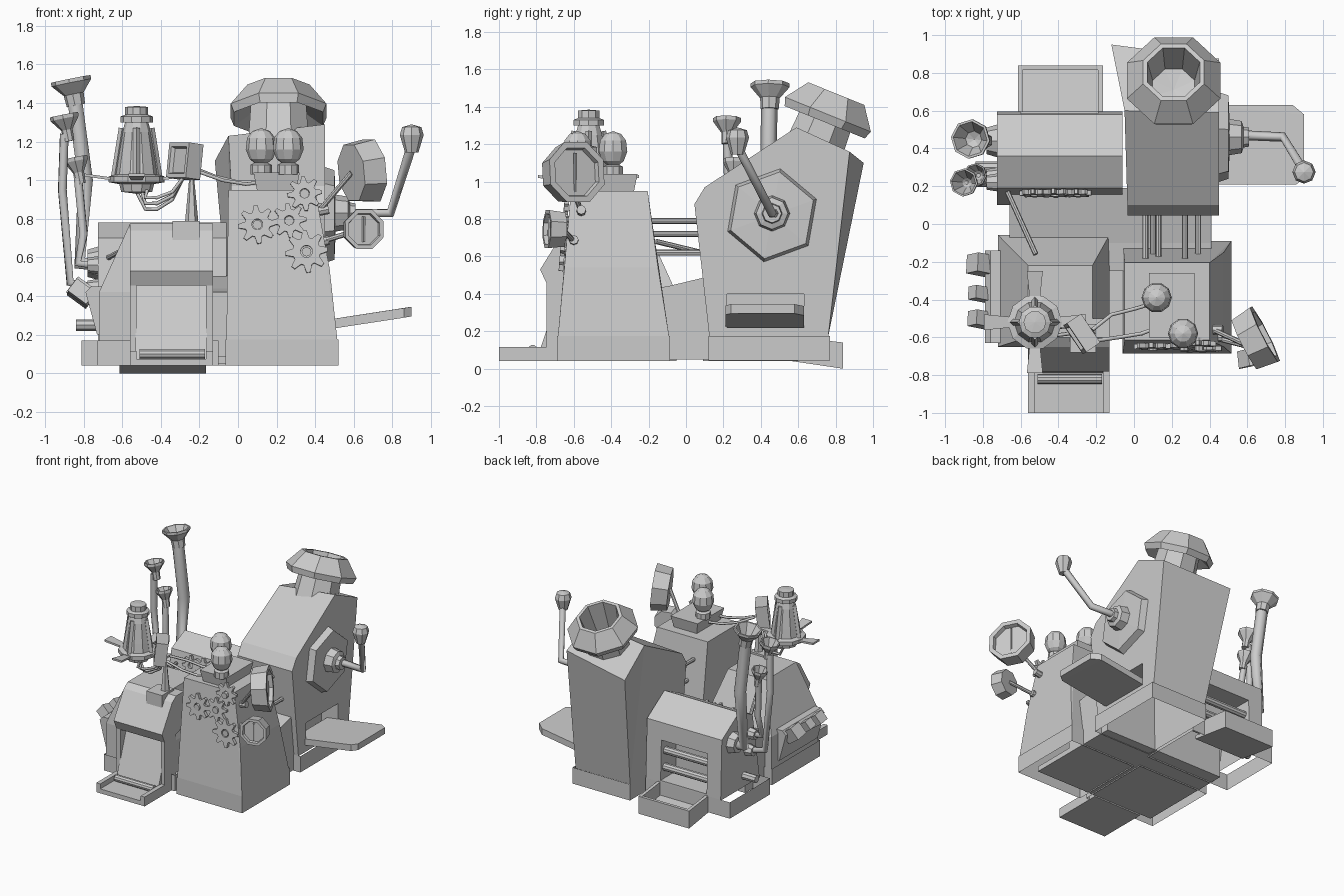
import bpy, bmesh
from math import sin, cos, pi, radians
from mathutils import Vector, Matrix

if "Cube" in bpy.data.objects:
    bpy.data.objects.remove(bpy.data.objects["Cube"])


def finish(name, bm):
    bmesh.ops.remove_doubles(bm, verts=bm.verts, dist=1e-5)
    bmesh.ops.recalc_face_normals(bm, faces=bm.faces)
    me = bpy.data.meshes.new(name)
    bm.to_mesh(me)
    bm.free()
    ob = bpy.data.objects.new(name, me)
    bpy.context.collection.objects.link(ob)
    return ob


def place(ob, loc, axis=(0, 0, 1), spin=0):
    rot = Vector(axis).to_track_quat('Z', 'Y').to_matrix().to_4x4()
    ob.data.transform(Matrix.Translation(loc) @ rot @ Matrix.Rotation(spin, 4, 'Z'))
    return ob


def hull(name, pts):
    bm = bmesh.new()
    for p in pts:
        bm.verts.new(p)
    bmesh.ops.convex_hull(bm, input=bm.verts)
    bmesh.ops.dissolve_limit(bm, angle_limit=0.01, verts=bm.verts, edges=bm.edges)
    return finish(name, bm)


def box(name, x0, x1, y0, y1, z0, z1):
    return hull(name, [(x, y, z) for x in (x0, x1) for y in (y0, y1) for z in (z0, z1)])


def frustum(name, rings):
    """stack of rectangles (x0, x1, y0, y1, z)"""
    return hull(name, [(x, y, r[4]) for r in rings for x in r[:2] for y in r[2:4]])


def open_shell(ob, top=False):
    """the casings are hollow: drop the floor, and the lid if asked"""
    bm = bmesh.new()
    bm.from_mesh(ob.data)
    z0 = min(v.co.z for v in bm.verts)
    z1 = max(v.co.z for v in bm.verts)
    flat = [f for f in bm.faces if all(abs(v.co.z - z0) < .001 for v in f.verts)
            or (top and all(abs(v.co.z - z1) < .001 for v in f.verts))]
    bmesh.ops.delete(bm, geom=flat, context='FACES')
    bm.to_mesh(ob.data)
    bm.free()


def prism(name, prof, x0, x1):
    """(y, z) profile pushed along x"""
    bm = bmesh.new()
    f = bm.faces.new([bm.verts.new((x0, y, z)) for y, z in prof])
    ext = bmesh.ops.extrude_face_region(bm, geom=[f])
    bmesh.ops.translate(bm, vec=(x1 - x0, 0, 0),
                        verts=[v for v in ext['geom'] if isinstance(v, bmesh.types.BMVert)])
    return finish(name, bm)


def lathe(name, prof, n, loc, axis=(0, 0, 1), spin=0):
    bm = bmesh.new()
    rings = [[bm.verts.new((r * cos(2 * pi * i / n), r * sin(2 * pi * i / n), z))
              for i in range(n)] for r, z in prof]
    for a, b in zip(rings, rings[1:]):
        for i in range(n):
            j = (i + 1) % n
            bm.faces.new((a[i], a[j], b[j], b[i]))
    return place(finish(name, bm), loc, axis, spin)


def rod(name, a, b, r, n=8):
    d = Vector(b) - Vector(a)
    return lathe(name, [(0, 0), (r, 0), (r, d.length), (0, d.length)], n, a, d)


def tube(name, pts, r):
    cu = bpy.data.curves.new(name, 'CURVE')
    cu.dimensions = '3D'
    cu.bevel_depth, cu.bevel_resolution, cu.use_fill_caps = r, 1, True
    sp = cu.splines.new('POLY')
    sp.points.add(len(pts) - 1)
    for q, p in zip(sp.points, pts):
        q.co = (*p, 1)
    ob = bpy.data.objects.new(name, cu)
    bpy.context.collection.objects.link(ob)
    return ob


def gear(name, loc, r, axis, teeth=8, t=0.025):
    bm = bmesh.new()
    n = teeth * 4
    rings = []
    for z, outer in ((0, 1), (t, 1), (t, 0), (0, 0)):
        rad = [(r if i % 4 < 2 else r * .66) if outer else r * .28 for i in range(n)]
        rings.append([bm.verts.new((q * cos(2 * pi * i / n), q * sin(2 * pi * i / n), z))
                      for i, q in enumerate(rad)])
    for a, b in zip(rings, rings[1:] + rings[:1]):
        for i in range(n):
            j = (i + 1) % n
            bm.faces.new((a[i], a[j], b[j], b[i]))
    return place(finish(name, bm), loc, axis)


def cut(ob, cutter):
    m = ob.modifiers.new('cut', 'BOOLEAN')
    m.operation, m.object, m.solver = 'DIFFERENCE', cutter, 'EXACT'
    bpy.context.view_layer.objects.active = ob
    bpy.ops.object.modifier_apply(modifier=m.name)
    bpy.data.objects.remove(cutter)


# central linking block with its floor plate
prism('link_block', [(-.6, .05), (.19, .05), (.19, .51), (-.1, .44), (-.25, .42), (-.25, .09),
                     (-.6, .09)], -.66, .41)

# front right tower with bulbs and gears
open_shell(box('tower_plinth', -.065, .52, -.69, -.085, .04, .175), True)
open_shell(frustum('tower', [(-.06, .515, -.685, -.09, .17), (-.055, .475, -.65, -.15, .54),
                             (-.05, .40, -.615, -.205, .95)]))
frustum('bulb_stand', [(.1, .3, -.58, -.28, .94), (.08, .32, -.60, -.26, 1.04)])
for x, y in ((.12, -.39), (.26, -.58)):
    lathe('bulb', [(0, 0), (.055, 0), (.055, .05), (.035, .06), (.06, .08), (.08, .13),
                   (.073, .19), (.045, .225), (0, .24)], 10, (x, y, 1.03))
for x, z, r in ((.345, .93, .09), (.1, .77, .1), (.265, .79, .09), (.355, .63, .11)):
    gear('tower_gear', (x, -.635 + (z - .78) * .085, z), r, (0, -1, .08))
    rod('gear_hub', (x, -.6, z), (x, -.67, z), .025)

# pipes joining the two towers
for x, z in ((.06, .79), (.13, .72), (.27, .79), (.34, .62), (.1, .62)):
    rod('link_pipe', (x, -.25, z), (x, .12, z), .016)

# gauges on the tower side
for c, ax, r, t, root in (((.64, -.61, 1.045), (.88, .45, .1), .175, .12, (.42, -.56, .84)),
                          ((.645, -.7, .745), (.22, -.97, .03), .11, .09, (.42, -.6, .68))):
    lathe('gauge', [(0, -t / 2), (r * .9, -t / 2), (r, t / 2), (r * .8, t / 2),
                    (r * .76, t * .25), (0, t * .25)], 8, c, ax, pi / 8)
    rod('gauge_arm', root, Vector(c) - Vector(ax) * t * .5, .014)
    rod('gauge_socket', root, Vector(root) + Vector((.05, 0, .01)), .025)
    p = Vector(c) + Vector(ax) * t * .32
    rod('gauge_needle', p - Vector((0, 0, r * .6)), p + Vector((0, 0, r * .6)), .009, 4)

# big rear tower, its left back corner pulled outwards
open_shell(box('rear_plinth', -.04, .47, .12, .77, .045, .175), True)
side = [(.125, .17), (.045, .88), (.10, .97), (.59, 1.29), (.875, 1.16), (.76, .17)]
rear = prism('rear_tower', side, -.035, .45)
for v in rear.data.vertices:
    if v.co.x < 0 and v.co.y > .5 and v.co.z > 1:
        v.co = (-.12, .95, 1.1) if v.co.y > .8 else (-.05, .6, 1.23)
bm = bmesh.new()
bm.from_mesh(rear.data)
bmesh.ops.triangulate(bm, faces=[f for f in bm.faces if len(f.verts) > 4])
bm.to_mesh(rear.data)
bm.free()
cut(rear, box('slot_cutter', .3, .6, .22, .63, .22, .4))
open_shell(rear)
hull('side_tray', [(x, y, z + d) for x, y, z in ((.35, .21, .21), (.35, .63, .21), (.9, .24, .295),
     (.9, .58, .295), (.84, .63, .285), (.86, .21, .288)) for d in (0, .05)])

# chimney neck and deep hollow cap, leaning back
ax = Vector((0, sin(radians(22)), cos(radians(22))))
top = Vector((.21, .755, 1.35))
lathe('chimney_neck', [(0, -.2), (.17, -.2), (.155, .03)], 8, top, ax, pi / 8)
lathe('chimney_cap', [(.15, .02), (.25, -.035), (.268, .01), (.175, .13), (.15, .13),
                      (.12, -.1), (0, -.12)], 8, top, ax, pi / 8)

# crank
lathe('crank_plate', [(0, 0), (.26, 0), (.235, .07), (0, .08)], 6, (.43, .46, .82), (1, 0, 0), .35)
lathe('crank_hub', [(0, 0), (.1, 0), (.085, .09), (.055, .1), (.05, .13), (0, .13)], 8,
      (.48, .46, .83), (1, 0, 0))
tube('crank_arm', [(.58, .47, .83), (.79, .46, .83), (.9, .28, 1.18)], .026)
lathe('crank_knob', [(0, -.07), (.035, -.07), (.062, .02), (.05, .06), (0, .075)], 8,
      (.9, .275, 1.215))

# front left machine body
open_shell(box('left_plinth', -.73, -.1, -.66, -.05, .04, .17), True)
open_shell(box('left_body', -.72, -.13, -.65, -.058, .16, .42), True)
open_shell(frustum('left_roof', [(-.72, -.13, -.65, -.058, .42), (-.56, -.22, -.6, -.22, .775)]))

# hooded front mouth with tray and roller
mouth = [(-.6, .775), (-.65, .74), (-.78, .53), (-.745, .455), (-.745, .1), (-.6, .1)]
prism('hood_roof', [(-.5, .775), (-.6, .775), (-.65, .74), (-.78, .53), (-.745, .455),
                    (-.62, .46), (-.5, .5)], -.56, -.13)
for x in (-.56, -.165):
    prism('mouth_wall', mouth, x, x + .035)
    box('tray_rail', x, x + .035, -1, -.65, .04, .115)
box('front_tray', -.56, -.13, -1, -.6, .04, .075)
prism('mouth_ramp', [(-.79, .075), (-.62, .075), (-.62, .46), (-.66, .46)], -.53, -.16)
rod('front_roller', (-.51, -.82, .1), (-.17, -.82, .1), .027, 10)

# side console with buttons
hull('console', [(x, y, z) for y in (-.63, -.14) for x, z in
                 ((-.7, .2), (-.73, .2), (-.79, .42), (-.76, .45), (-.69, .45))])
for y, s in ((-.22, .05), (-.375, .035), (-.51, .04)):
    b = box('console_button', -s, s, -s, s, -.03, .09)
    place(b, (-.785, y, .4), (-.75, .15, .55), .25)

# back left housing with slot, rollers and tray
open_shell(box('housing_plinth', -.81, -.06, .09, .6, .04, .17), True)
house = prism('housing', [(.1, .16), (.19, .7), (.36, .78), (.58, .64), (.595, .16)], -.725, -.06)
cut(house, box('back_slot_cutter', -.6, -.19, .4, .8, .18, .5))
open_shell(house)
for y, z in ((.54, .27), (.53, .4)):
    rod('back_roller', (-.61, y, z), (-.18, y, z), .03, 10)
prism('back_floor', [(.5, .05), (.84, 0), (.84, .025), (.5, .08)], -.615, -.165)
for x in (-.615, -.19):
    prism('back_tray_side', [(.58, .04), (.84, 0), (.84, .14), (.58, .17)], x, x + .025)
prism('back_tray_end', [(.815, .005), (.84, 0), (.84, .14), (.815, .14)], -.615, -.165)
for x, r in ((-.53, .075), (-.42, .085), (-.3, .075)):
    gear('housing_gear', (x, .175, .62), r, (0, -1, .15))
rod('slant_pipe', (-.67, .17, .6), (-.52, -.16, .68), .014)

# horns
horns = ((.105, [(-.73, .44, .57), (-.82, .44, .57), (-.79, .44, 1.0), (-.845, .445, 1.41),
                 (-.865, .45, 1.515)], .044),
         (.075, [(-.73, .25, .44), (-.87, .24, .47), (-.91, .23, .95), (-.9, .22, 1.24),
                 (-.9, .22, 1.33)], .025),
         (.062, [(-.73, .22, .56), (-.83, .22, .57), (-.8, .23, .72), (-.83, .26, 1.02),
                 (-.84, .26, 1.11)], .024))
for R, path, r in horns:
    tube('horn_pipe', path[:4], r)
    lathe('horn_bell', [(0, -.13), (r * 1.1, -.13), (r * 1.2, -.07), (R, -.01), (R, .01),
                        (R * .88, .01), (r, -.08), (0, -.1)], 8, path[4], (-.2, .02, 1))
    x, y, z = path[0]
    lathe('horn_socket', [(0, 0), (r * 2, 0), (r * 1.6, .06), (0, .06)], 8,
          (x + .01, y, z), (-1, 0, 0))
rod('side_knob', (-.72, .3, .25), (-.84, .3, .25), .03)

# lantern with ribs, fins and hanging wires
o = Vector((-.525, -.52, 0))
lathe('lantern', [(0, .93), (.08, .94), (.09, .98), (.145, .99), (.145, 1.02), (.11, 1.03),
                  (.1, 1.1), (.075, 1.25), (.06, 1.3), (.085, 1.3), (.085, 1.33),
                  (.06, 1.34), (.06, 1.38), (0, 1.385)], 10, o)
for i in range(4):
    d = Vector((cos(i * pi / 2), sin(i * pi / 2), 0))
    s = Vector((-d.y, d.x, 0))
    hull('lantern_fin', [o + d * r + s * w * k + Vector((0, 0, z + t)) for r, w, z in
         ((.13, .028, 1.0), (.27, .042, 1.02)) for k in (-1, 1) for t in (0, .015)])
    rod('lantern_rib', o + d * .115 + Vector((0, 0, 1.02)),
        o + d * .075 + Vector((0, 0, 1.27)), .018, 4)
for i, y in enumerate((-.5, -.54, -.58)):
    tube('lantern_wire', [(-.53 + .03 * i, y, .95), (-.48, y - .01, .85 + .03 * i),
                          (-.42, y - .01, .85 + .03 * i), (-.34, y, .9 + .02 * i),
                          (-.28, -.57, 1.02)], .01)

# screen box on a cone stand
screen = lathe('screen', [(0, -.05), (.13, -.05), (.13, .04), (.1, .04), (.09, .02), (0, .02)],
               4, (0, 0, 0), spin=pi / 4)
place(screen, (-.28, -.585, 1.1), (-.82, -.55, .12))
lathe('screen_stand', [(0, 0), (.035, 0), (.012, .24), (0, .24)], 6, (-.24, -.58, .78))
box('stand_box', -.34, -.2, -.68, -.53, .69, .79)
tube('screen_wire', [(-.22, -.56, 1.06), (-.12, -.48, 1.02), (0, -.45, .99), (.1, -.42, .99)], .01)
tube('screen_wire', [(-.22, -.62, 1.05), (-.08, -.6, 1.0), (.04, -.58, .98), (.12, -.55, .99)], .01)
